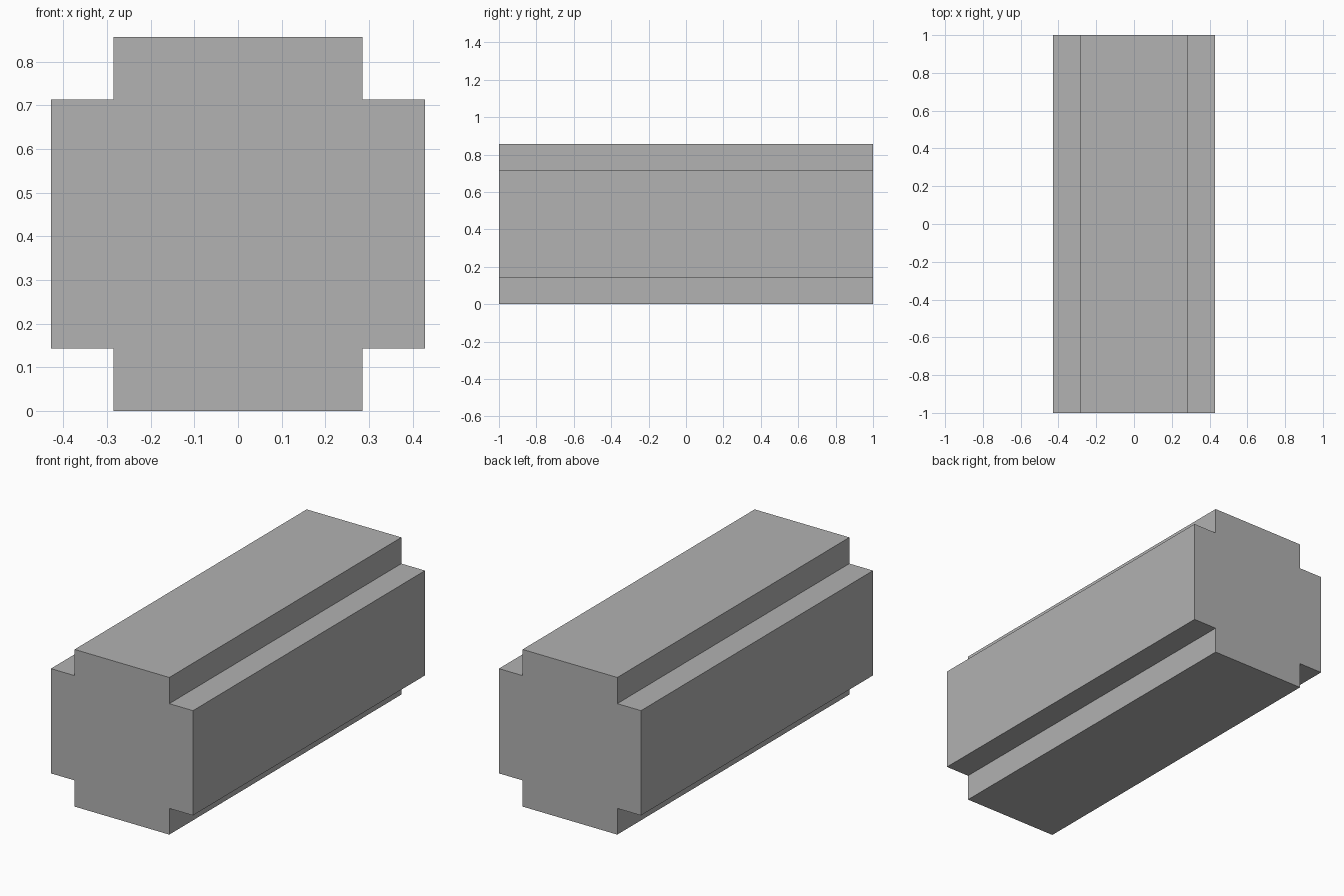
import bpy
import bmesh
from mathutils import Vector

cube = bpy.data.objects.get("Cube")
if cube:
    bpy.data.objects.remove(cube, do_unlink=True)

STEP = 1 / 7          # size of the square corner notches
HALF = 3 * STEP       # half of the overall width and height
INNER = HALF - STEP   # half-width of the raised faces
LENGTH = 2.0

# Plain grey material
grey = bpy.data.materials.new("mid_grey")
grey.use_nodes = True
colour = (0.445, 0.445, 0.445, 1.0)
grey.diffuse_color = colour
grey.node_tree.nodes["Principled BSDF"].inputs["Base Color"].default_value = colour

# Notched cross-section: one corner, turned through four quarters
corner = [(HALF, INNER), (INNER, INNER), (INNER, HALF)]
profile = []
for quarter in range(4):
    profile += corner
    corner = [(-z, x) for x, z in corner]

# Extrude the cross-section from front to back
bm = bmesh.new()
verts = [bm.verts.new((x, -LENGTH / 2, z + HALF)) for x, z in profile]
front = bm.faces.new(verts)
result = bmesh.ops.extrude_face_region(bm, geom=[front], use_keep_orig=True)
back_verts = [g for g in result["geom"] if isinstance(g, bmesh.types.BMVert)]
bmesh.ops.translate(bm, verts=back_verts, vec=Vector((0, LENGTH, 0)))
bmesh.ops.recalc_face_normals(bm, faces=bm.faces)

mesh = bpy.data.meshes.new("notched_beam")
bm.to_mesh(mesh)
bm.free()
mesh.materials.append(grey)
beam = bpy.data.objects.new("notched_beam", mesh)
bpy.context.collection.objects.link(beam)
